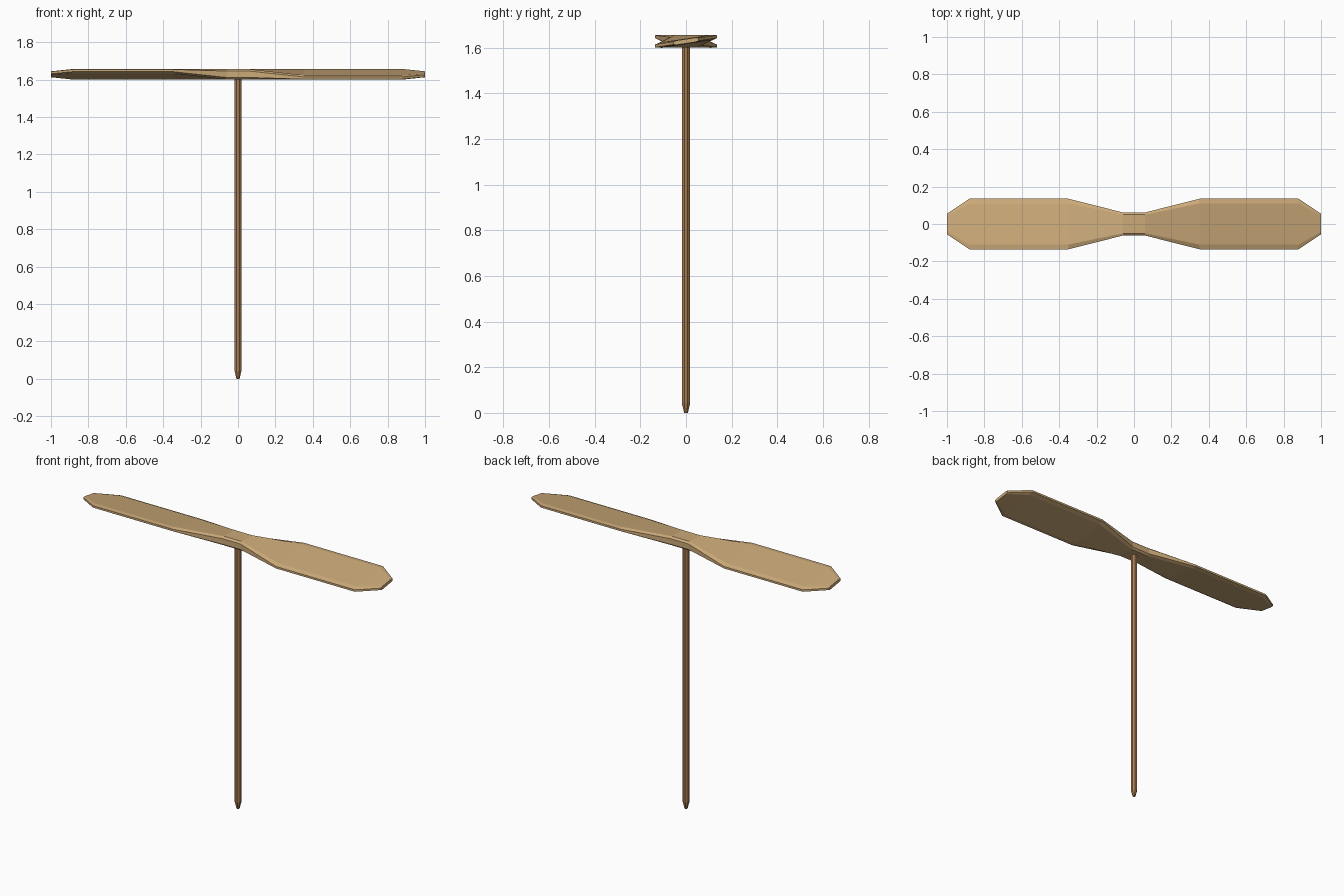
import bpy, bmesh, math

if "Cube" in bpy.data.objects:
    bpy.data.objects.remove(bpy.data.objects["Cube"])

def material(name, rgb):
    m = bpy.data.materials.new(name)
    m.diffuse_color = (*rgb, 1)
    m.use_nodes = True
    m.node_tree.nodes["Principled BSDF"].inputs["Base Color"].default_value = m.diffuse_color
    return m

def loft(name, rings, mat):
    """Skin a list of equal-length point rings and cap both ends."""
    bm = bmesh.new()
    loops = [[bm.verts.new(p) for p in ring] for ring in rings]
    n = len(loops[0])
    for a, b in zip(loops, loops[1:]):
        for i in range(n):
            j = (i + 1) % n
            bm.faces.new((a[i], a[j], b[j], b[i]))
    bm.faces.new(loops[0])
    bm.faces.new(loops[-1])
    bmesh.ops.recalc_face_normals(bm, faces=bm.faces)
    me = bpy.data.meshes.new(name)
    bm.to_mesh(me)
    bm.free()
    me.materials.append(mat)
    ob = bpy.data.objects.new(name, me)
    bpy.context.collection.objects.link(ob)
    return ob

light_wood = material("light wood", (0.60, 0.40, 0.19))
dark_wood = material("dark wood", (0.41, 0.215, 0.085))

HUB_Z = 1.628

def section(x, half_w, flat_w, half_t, edge_t, slope):
    """Chamfered rectangular cross-section, tilted about the x axis."""
    profile = [(half_w, edge_t), (flat_w, half_t), (-flat_w, half_t), (-half_w, edge_t),
               (-half_w, -edge_t), (-flat_w, -half_t), (flat_w, -half_t), (half_w, -edge_t)]
    return [(x, y, HUB_Z + z + slope * y) for y, z in profile]

# Propeller: half stations from hub to tip, the pitch reversing on the other side
stations = [(0.06, 0.062, 0.050, 0.0275, 0.017, 0.0),
            (0.35, 0.135, 0.110, 0.0120, 0.006, 0.15),
            (0.88, 0.135, 0.110, 0.0120, 0.006, 0.15),
            (1.00, 0.055, 0.042, 0.0095, 0.006, 0.15)]
left = [section(-x, w, f, t, e, -s) for x, w, f, t, e, s in reversed(stations)]
right = [section(*s) for s in stations]
loft("propeller", left + right, light_wood)

# Stick: eight-sided dowel with a tapered foot
def ring(z, r, n=8):
    return [(r * math.cos((i + 0.5) * math.tau / n),
             r * math.sin((i + 0.5) * math.tau / n), z) for i in range(n)]

loft("stick", [ring(0, 0.009), ring(0.042, 0.0195), ring(1.615, 0.0195)], dark_wood)
